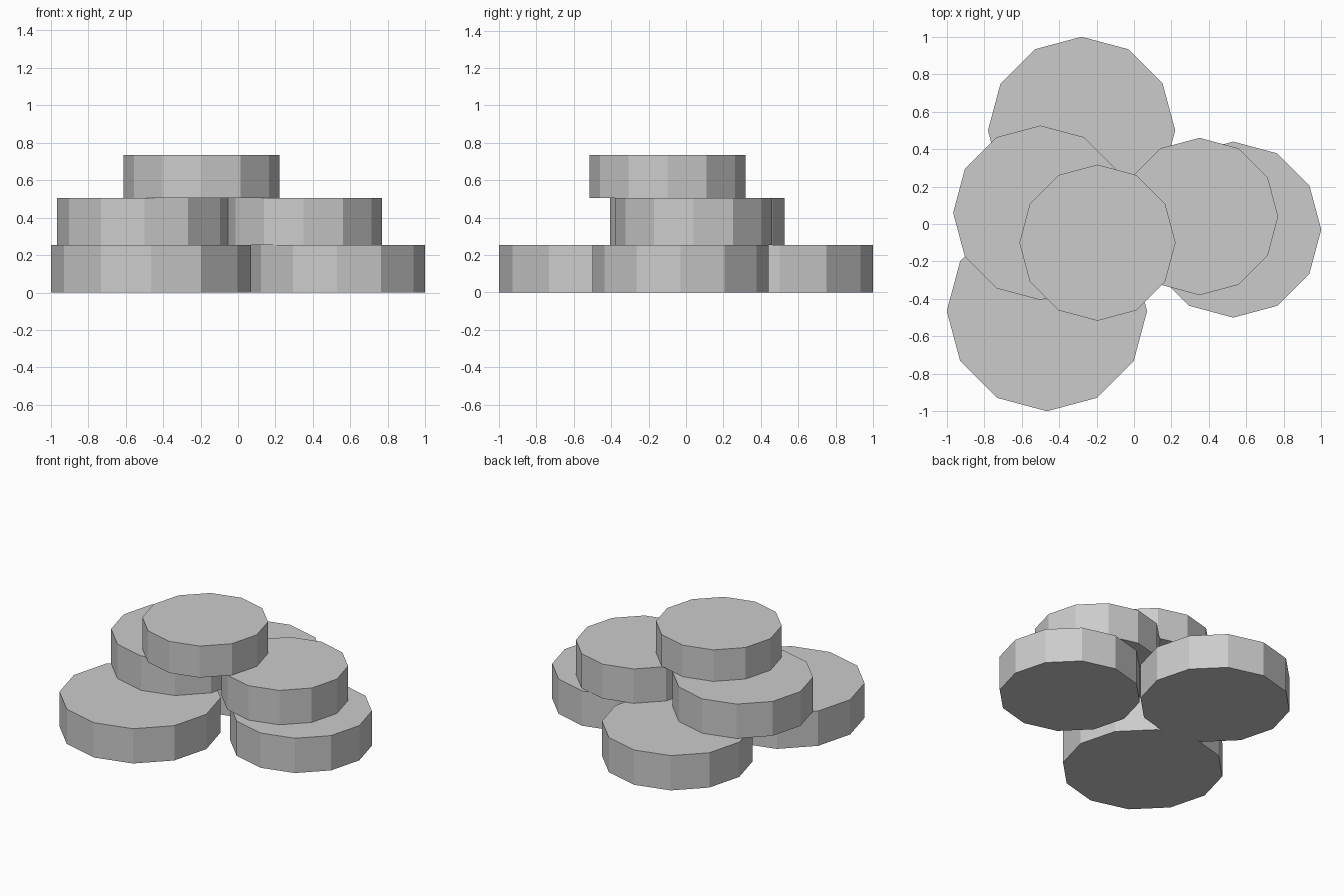
import bpy

if "Cube" in bpy.data.objects:
    bpy.data.objects.remove(bpy.data.objects["Cube"])

SIDES = 12


def disc(name, x, y, radius, z0, z1):
    """Flat-shaded twelve-sided disc with a corner on each axis."""
    bpy.ops.mesh.primitive_cylinder_add(
        vertices=SIDES, radius=radius, depth=z1 - z0,
        location=(x, y, (z0 + z1) / 2))
    bpy.context.object.name = name


# Layer heights
Z0, Z1, Z2, Z3 = 0.0, 0.254, 0.505, 0.735

# Bottom layer
disc("bottom_disc_back", -0.28, 0.50, 0.50, Z0, Z1)
disc("bottom_disc_front", -0.465, -0.465, 0.535, Z0, Z1)
disc("bottom_disc_right", 0.53, -0.03, 0.47, Z0, Z1)

# Middle layer
disc("middle_disc_left", -0.50, 0.06, 0.466, Z1, Z2)
disc("middle_disc_right", 0.35, 0.04, 0.42, Z1, Z2)

# Top layer
disc("top_disc", -0.195, -0.10, 0.417, Z2, Z3)
